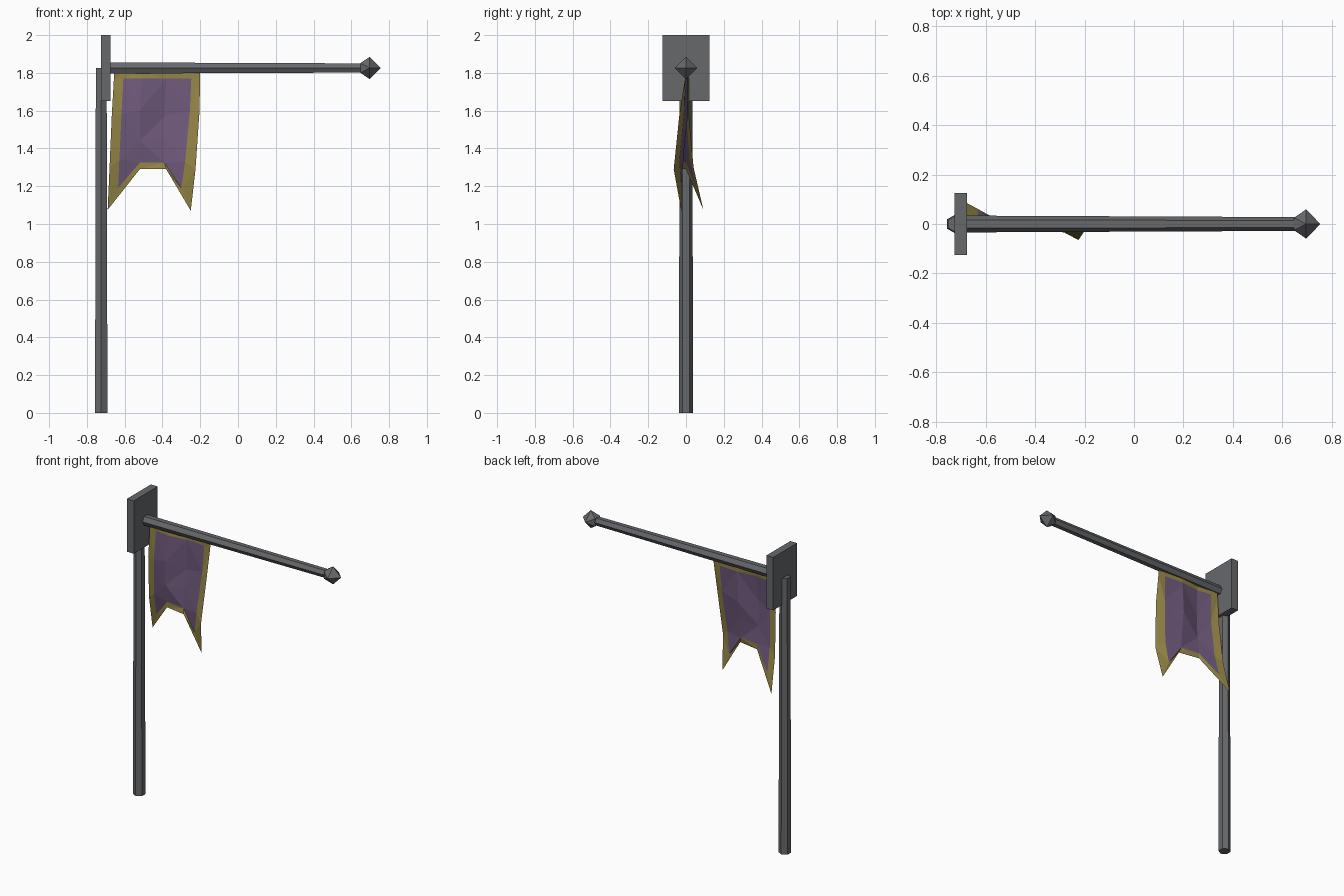
import bpy, bmesh, math
from mathutils import Matrix

if "Cube" in bpy.data.objects:
    bpy.data.objects.remove(bpy.data.objects["Cube"])


def material(name, color):
    m = bpy.data.materials.new(name)
    m.diffuse_color = (*color, 1)
    m.use_nodes = True
    m.node_tree.nodes["Principled BSDF"].inputs["Base Color"].default_value = m.diffuse_color
    return m


iron = material("dark_iron", (0.135, 0.14, 0.148))
purple = material("purple_cloth", (0.155, 0.098, 0.195))
gold = material("gold_trim", (0.29, 0.23, 0.06))


def new_object(name, bm, mats):
    me = bpy.data.meshes.new(name)
    bm.to_mesh(me)
    bm.free()
    for m in mats:
        me.materials.append(m)
    ob = bpy.data.objects.new(name, me)
    bpy.context.collection.objects.link(ob)
    return ob


def lathe(name, rings, sides, matrix):
    """Faceted solid from (height, radius, phase) rings; radius 0 gives a point."""
    bm = bmesh.new()
    loops = []
    for h, r, phase in rings:
        angles = [phase + 2 * math.pi * i / sides for i in range(sides if r else 1)]
        loops.append([bm.verts.new((r * math.cos(a), r * math.sin(a), h)) for a in angles])
    for a, b in zip(loops, loops[1:]):
        for i in range(sides):
            j = (i + 1) % sides
            if len(b) == 1:
                bm.faces.new((a[i], a[j], b[0]))
            else:
                bm.faces.new((a[i], b[j], b[i]))
                bm.faces.new((a[i], a[j], b[j]))
    for loop in (loops[0], loops[-1]):
        if len(loop) > 1:
            bm.faces.new(loop)
    bmesh.ops.transform(bm, matrix=matrix, verts=bm.verts)
    bmesh.ops.recalc_face_normals(bm, faces=bm.faces)
    # Merge the coplanar triangle pairs back into flat sides
    bmesh.ops.dissolve_limit(bm, angle_limit=0.01, verts=bm.verts, edges=bm.edges)
    return new_object(name, bm, [iron])


along_x = Matrix.Translation((0, 0, 1.826)) @ Matrix.Rotation(math.pi / 2, 4, 'Y')
Q = math.pi / 2

# Upright hexagonal post
lathe("post", [(0, 0.038, Q), (1.826, 0.033, Q)], 6, Matrix.Translation((-0.724, 0, 0)))

# Horizontal hexagonal arm and its pointed four-sided finial
lathe("arm", [(-0.69, 0.034, Q), (0.665, 0.028, Q)], 6, along_x)
lathe("finial", [(0.648, 0.036, Q / 2), (0.697, 0.059, 0), (0.755, 0, 0)], 4, along_x)

# Mounting plate
bm = bmesh.new()
bmesh.ops.create_cube(bm, size=1, matrix=Matrix.Translation((-0.701, 0, 1.825))
                      @ Matrix.Diagonal((0.05, 0.25, 0.35, 1)))
new_object("mounting_plate", bm, [iron])

# Swallow-tailed cloth banner: rows of x, y, z across six columns
X = [(-0.655, -0.61, -0.51, -0.38, -0.245, -0.20),
     (-0.657, -0.607, -0.51, -0.38, -0.247, -0.20),
     (-0.668, -0.617, -0.52, -0.39, -0.255, -0.205),
     (-0.680, -0.628, -0.52, -0.39, -0.280, -0.225),
     (-0.690, -0.635, -0.52, -0.39, -0.300, -0.250)]
Y = [(0.01, 0.01, 0.0, 0.01, 0.0, 0.0),
     (0.015, 0.01, -0.005, 0.01, 0.0, -0.005),
     (0.015, 0.0, -0.02, 0.01, -0.01, -0.035),
     (0.04, 0.02, -0.015, -0.005, -0.035, -0.065),
     (0.092, 0.055, 0.0, -0.015, -0.025, -0.025)]
Z = [(1.81,) * 6,
     (1.77,) * 6,
     (1.58, 1.58, 1.60, 1.57, 1.60, 1.58),
     (1.30, 1.34, 1.44, 1.45, 1.33, 1.29),
     (1.075, 1.19, 1.325, 1.325, 1.19, 1.07)]

bm = bmesh.new()
grid = [[bm.verts.new(p) for p in zip(*rows)] for rows in zip(X, Y, Z)]
for r in range(4):
    for c in range(5):
        f = bm.faces.new((grid[r][c], grid[r + 1][c], grid[r + 1][c + 1], grid[r][c + 1]))
        f.material_index = 1 if r == 0 or c in (0, 4) else 0

# Gold hem under the swallow-tail notch
last = grid[-1]
n1 = bm.verts.new((-0.52, 0.0, 1.29))
n2 = bm.verts.new((-0.38, -0.025, 1.29))
for quad in ((last[0], n1, last[2], last[1]),
             (n1, n2, last[3], last[2]),
             (n2, last[5], last[4], last[3])):
    bm.faces.new(quad).material_index = 1
bmesh.ops.triangulate(bm, faces=bm.faces)
new_object("banner", bm, [purple, gold])
